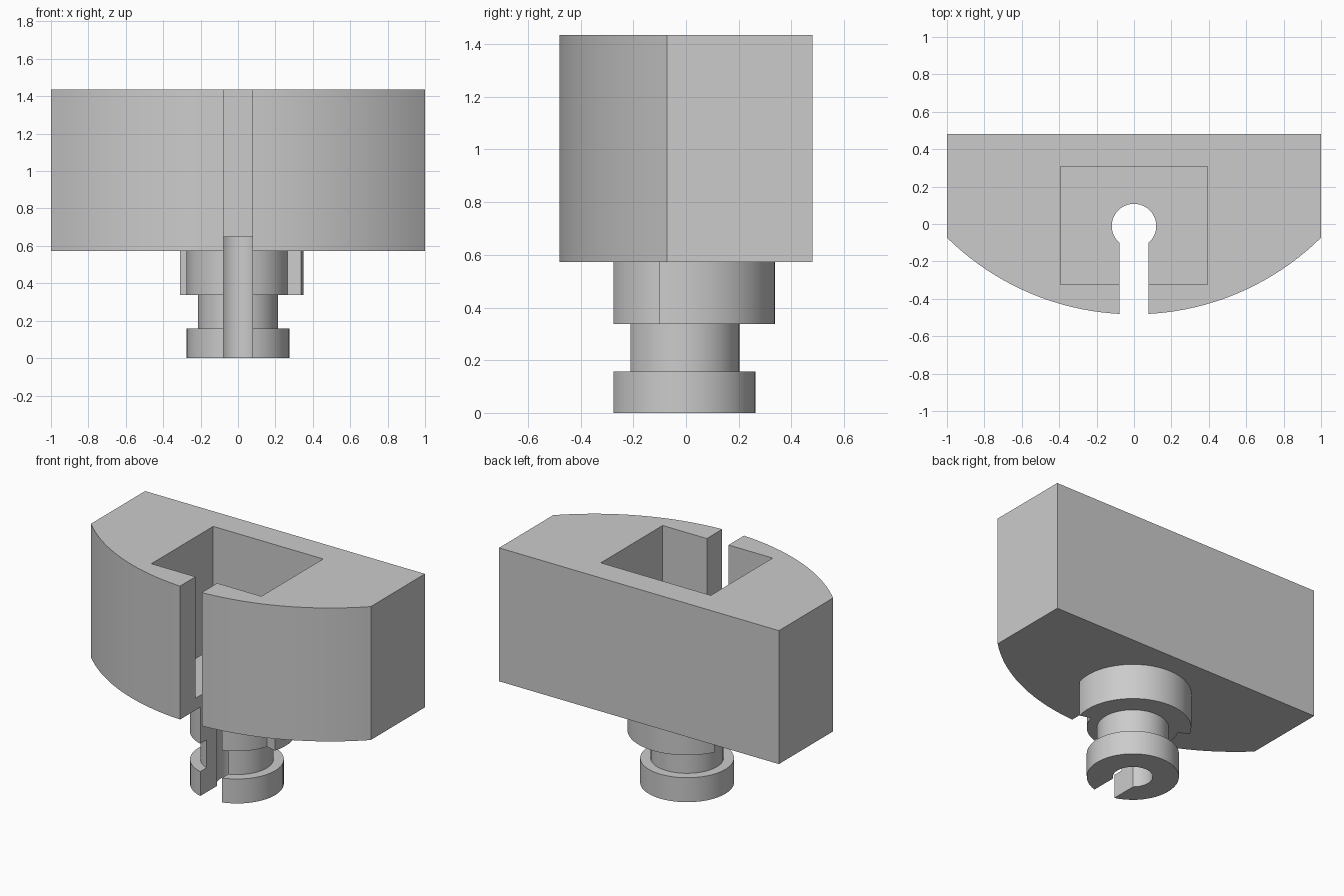
import bpy, bmesh
from math import radians, sin, cos, asin, degrees

if "Cube" in bpy.data.objects:
    bpy.data.objects.remove(bpy.data.objects["Cube"])

CY = -0.011      # y of the stem axis
SLOT = 0.0775    # half width of the slot


def arc(r, a0, a1, n, cy=CY):
    """Points along an arc, angles in degrees."""
    return [(r * cos(radians(a0 + (a1 - a0) * i / n)),
             cy + r * sin(radians(a0 + (a1 - a0) * i / n))) for i in range(n + 1)]


def circle(r, n=48):
    return arc(r, 0, 360, n)[:-1]


def prism(name, outline, z0, z1):
    """Extrude a counter-clockwise outline from z0 to z1."""
    bm = bmesh.new()
    face = bm.faces.new([bm.verts.new((x, y, z0)) for x, y in outline])
    top = bmesh.ops.extrude_face_region(bm, geom=[face])["geom"]
    bmesh.ops.translate(bm, vec=(0, 0, z1 - z0),
                        verts=[v for v in top if isinstance(v, bmesh.types.BMVert)])
    bmesh.ops.recalc_face_normals(bm, faces=bm.faces)
    mesh = bpy.data.meshes.new(name)
    bm.to_mesh(mesh)
    bm.free()
    ob = bpy.data.objects.new(name, mesh)
    bpy.context.collection.objects.link(ob)
    return ob


def combine(target, other, operation):
    """Apply a boolean and remove the helper."""
    mod = target.modifiers.new(operation.lower(), 'BOOLEAN')
    mod.operation, mod.object, mod.solver = operation, other, 'EXACT'
    bpy.context.view_layer.objects.active = target
    bpy.ops.object.modifier_apply(modifier=mod.name)
    bpy.data.objects.remove(other)


# Block with flat back and bowed front
R = (1 + 0.41 ** 2) / (2 * 0.41)
half = degrees(asin(1 / R))
bow = arc(R, -90 - half, -90 + half, 40, cy=-0.483 + R)
block = prism("slotted_block", bow + [(1, 0.48), (-1, 0.48)], 0.573, 1.435)

# Stem: foot disc, neck, stepped collar
combine(block, prism("neck", circle(0.214), 0.1, 0.62), 'UNION')
combine(block, prism("foot_disc", circle(0.275), 0, 0.158), 'UNION')
collar = arc(0.349, -15.3, 152.5, 24) + arc(0.275, 152.5, 344.7, 26)
combine(block, prism("collar", collar, 0.338, 0.6), 'UNION')

# Square pocket in the top
pocket = [(-0.393, -0.323), (0.393, -0.323), (0.393, 0.308), (-0.393, 0.308)]
combine(block, prism("pocket_cutter", pocket, 0.65, 2), 'DIFFERENCE')

# Keyhole slot through everything
open_angle = degrees(asin(SLOT / 0.119))
keyhole = arc(0.119, -90 + open_angle, 270 - open_angle, 32) + [(-SLOT, -1), (SLOT, -1)]
combine(block, prism("keyhole_cutter", keyhole, -1, 2), 'DIFFERENCE')

block.select_set(True)
bpy.context.view_layer.objects.active = block
bpy.ops.object.shade_smooth_by_angle(angle=radians(20))
